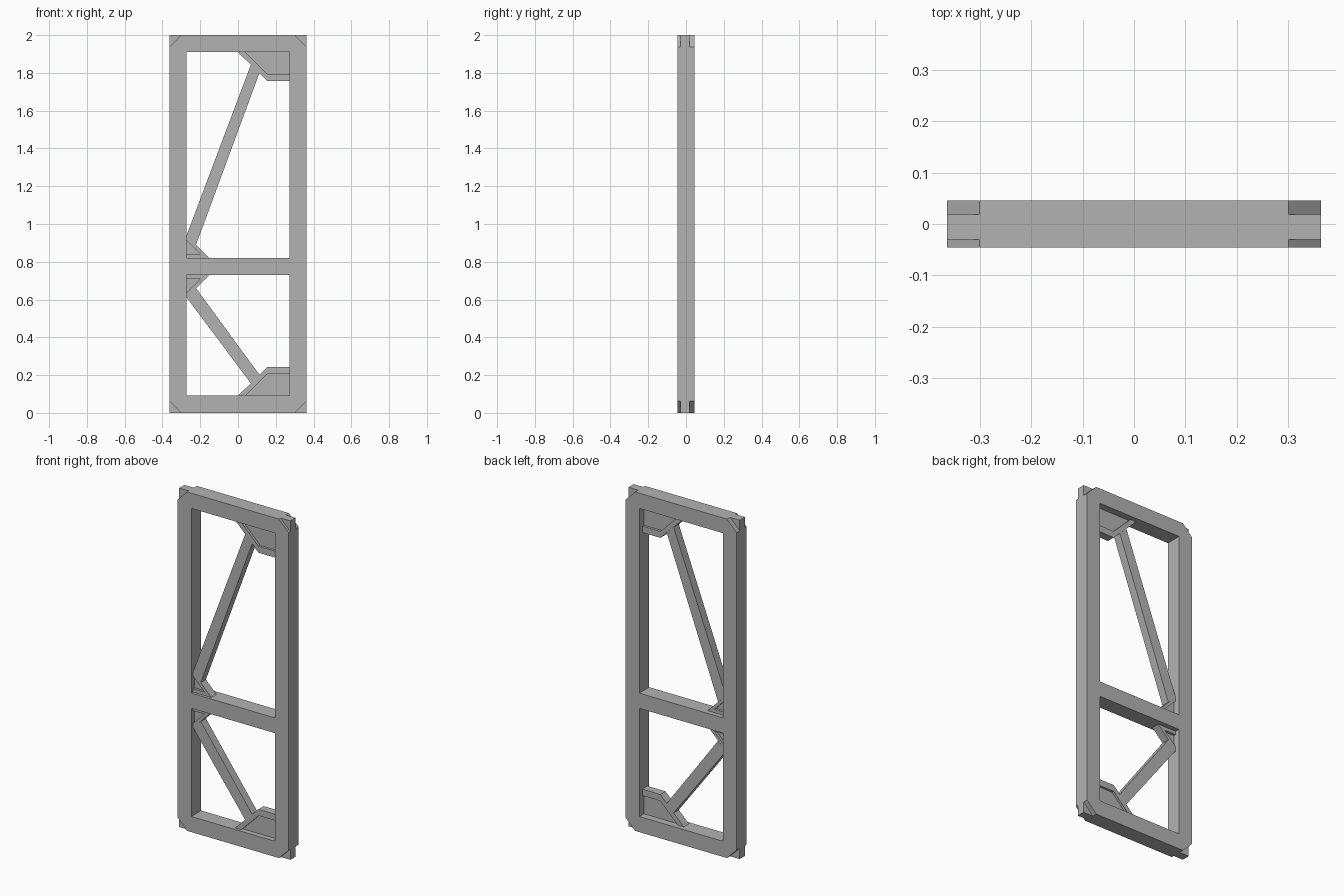
import bpy, bmesh

cube = bpy.data.objects.get("Cube")
if cube:
    bpy.data.objects.remove(cube, do_unlink=True)

grey = bpy.data.materials.new("mid grey")
grey.use_nodes = True
colour = (0.45, 0.45, 0.45, 1)
grey.diffuse_color = colour
next(n for n in grey.node_tree.nodes if n.type == 'BSDF_PRINCIPLED').inputs["Base Color"].default_value = colour


def prism(name, outline, y0, y1):
    """Extrude an (x, z) outline from y0 to y1."""
    bm = bmesh.new()
    face = bm.faces.new([bm.verts.new((x, y0, z)) for x, z in outline])
    ext = bmesh.ops.extrude_face_region(bm, geom=[face])["geom"]
    moved = [v for v in ext if isinstance(v, bmesh.types.BMVert)]
    bmesh.ops.translate(bm, verts=moved, vec=(0, y1 - y0, 0))
    bmesh.ops.recalc_face_normals(bm, faces=bm.faces)
    mesh = bpy.data.meshes.new(name)
    bm.to_mesh(mesh)
    bm.free()
    mesh.materials.append(grey)
    obj = bpy.data.objects.new(name, mesh)
    bpy.context.collection.objects.link(obj)
    return obj


def rect(x0, x1, z0, z1):
    return [(x0, z0), (x1, z0), (x1, z1), (x0, z1)]


W, D, H = 0.363, 0.046, 2.0         # half width, half depth, height
IN = 0.273                          # half width of the openings
CORE = (-0.03, 0.018)               # depth range of the middle layer
PANEL = (-0.016, 0.004)             # depth range of the gusset webs

# Frame: slab with two openings and notched corners front and back
frame = prism("frame", rect(-W, W, 0, H), -D, D)
cutters = [prism("opening_cutter", rect(-IN, IN, a, b), -0.1, 0.1)
           for a, b in ((0.092, 0.73), (0.82, 1.91))]
c, over = 0.063, 0.02
for sx in (-1, 1):
    for base, sz in ((0, 1), (H, -1)):
        notch = [(sx * (W - c - over), base - sz * over),
                 (sx * (W + over), base - sz * over),
                 (sx * (W + over), base + sz * (c + over))]
        for y0, y1 in ((-0.1, CORE[0]), (CORE[1], 0.1)):
            cutters.append(prism("corner_cutter", notch, y0, y1))

for cutter in cutters:
    cutter.hide_render = True
    mod = frame.modifiers.new("cut", 'BOOLEAN')
    mod.operation, mod.object, mod.solver = 'DIFFERENCE', cutter, 'EXACT'
result = bpy.data.meshes.new_from_object(
    frame.evaluated_get(bpy.context.evaluated_depsgraph_get()))
frame.modifiers.clear()
frame.data = result
for cutter in cutters:
    bpy.data.objects.remove(cutter, do_unlink=True)

# Bracing: the lower set mirrors the upper set
for side, corner_z, joint_z in (("upper", lambda z: z, lambda z: z),
                                ("lower", lambda z: 2.0 - z, lambda z: 1.55 - z)):
    def at_corner(pts):
        return [(x, corner_z(z)) for x, z in pts]

    def at_joint(pts):
        return [(x, joint_z(z)) for x, z in pts]

    # Large corner gusset: bent flange with a recessed web
    edge_out = [(0.0, 1.91), (0.155, 1.757), (IN, 1.757)]
    edge_in = [(IN, 1.795), (0.155, 1.795), (0.04, 1.91)]
    prism(side + "_corner_flange", at_corner(edge_out + edge_in), *CORE)
    prism(side + "_corner_web", at_corner(edge_in + [(IN, 1.91)]), *PANEL)

    # Small gusset at the middle rail: sloped flange, foot strip and web
    prism(side + "_joint_flange", at_joint(
        [(-IN, 0.94), (-0.153, 0.82), (-0.178, 0.82), (-IN, 0.915)]), *CORE)
    prism(side + "_joint_foot", at_joint(
        [(-IN, 0.82), (-0.178, 0.82), (-0.198, 0.84), (-IN, 0.84)]), *CORE)
    prism(side + "_joint_web", at_joint(
        [(-IN, 0.84), (-0.198, 0.84), (-IN, 0.915)]), *PANEL)

    # Diagonal brace between the two gussets
    prism(side + "_brace",
          at_corner([(0.068, 1.843), (0.113, 1.798)])
          + at_joint([(-0.222, 0.89), (-IN, 0.938)]), *CORE)
